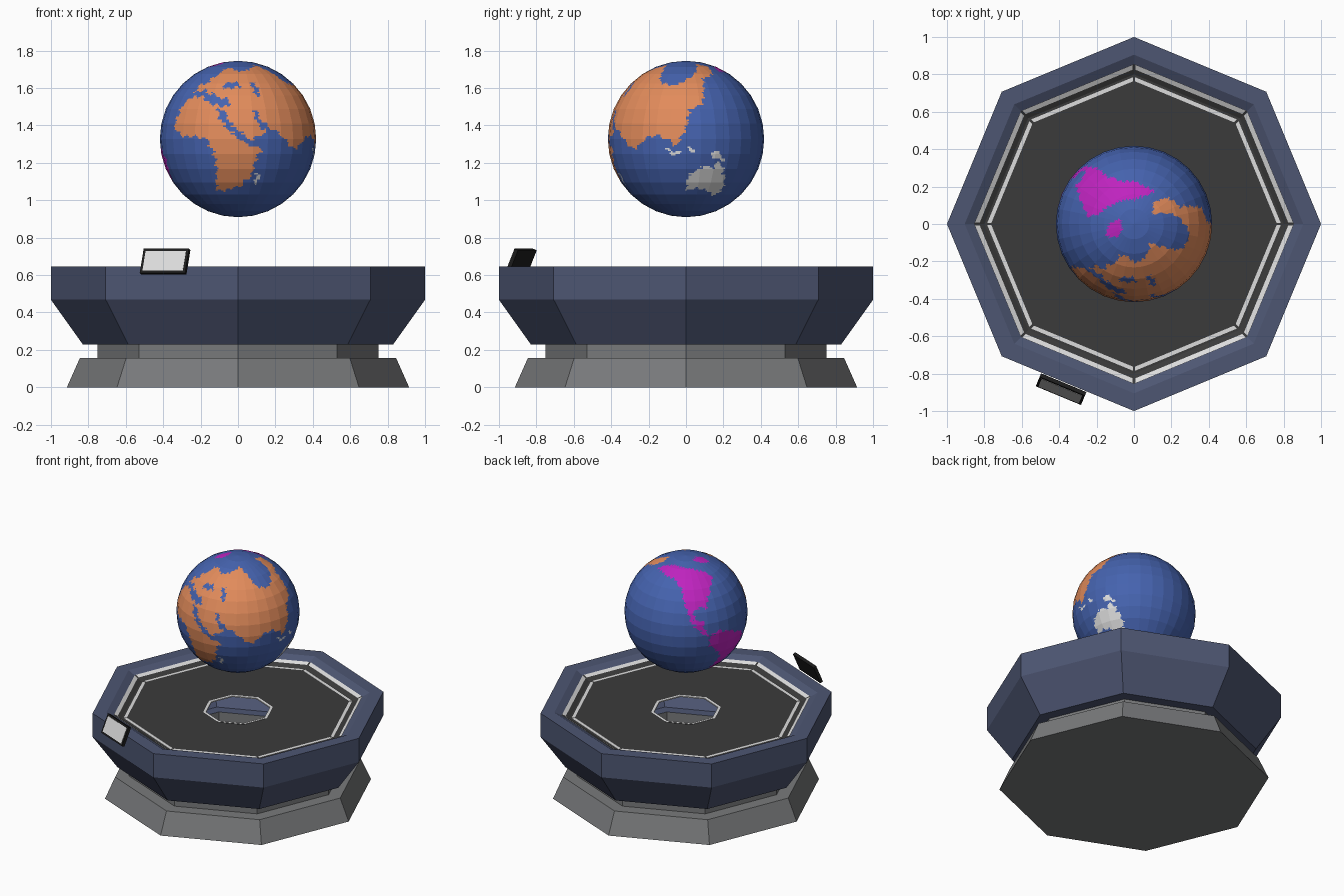
import bpy, bmesh, math
from mathutils import Vector, Matrix

if "Cube" in bpy.data.objects:
    bpy.data.objects.remove(bpy.data.objects["Cube"])


def material(name, r, g, b):
    m = bpy.data.materials.new(name)
    m.diffuse_color = (r, g, b, 1)
    m.use_nodes = True
    m.node_tree.nodes["Principled BSDF"].inputs["Base Color"].default_value = m.diffuse_color
    return m


STEEL = material("slate blue", 0.075, 0.093, 0.17)
GREY = material("mid grey", 0.19, 0.195, 0.2)
DARK = material("charcoal", 0.043, 0.043, 0.043)
WHITE = material("light grey", 0.72, 0.72, 0.72)
BLACK = material("black", 0.012, 0.012, 0.012)
OCEAN = material("ocean blue", 0.06, 0.125, 0.43)
ORANGE = material("orange", 0.76, 0.26, 0.105)
MAGENTA = material("magenta", 0.52, 0.017, 0.52)


def finish(name, bm, *mats):
    me = bpy.data.meshes.new(name)
    bm.to_mesh(me)
    bm.free()
    for m in mats:
        me.materials.append(m)
    ob = bpy.data.objects.new(name, me)
    bpy.context.collection.objects.link(ob)
    return ob


def corner(r, z, k):
    a = k * math.pi / 4
    return Vector((r * math.cos(a), r * math.sin(a), z))


def octagon_shell(name, mat, profile, cap=False):
    """Sweep a (radius, height) profile around eight sides."""
    bm = bmesh.new()
    rings = [[bm.verts.new(corner(r, z, k)) for k in range(8)] for r, z in profile]
    for a, b in zip(rings, rings[1:]):
        for k in range(8):
            j = (k + 1) % 8
            bm.faces.new((a[k], a[j], b[j], b[k]))
    if cap:
        bm.faces.new(rings[0][::-1])
    return finish(name, bm, mat)


def stripe(name, outer, inner, gap):
    """Eight thin light strips, one per side, with small gaps at the corners."""
    bm = bmesh.new()
    for k in range(8):
        quad = []
        for (r, z), f in ((outer, gap), (outer, 1 - gap), (inner, 1 - gap), (inner, gap)):
            quad.append(bm.verts.new(corner(r, z, k).lerp(corner(r, z, k + 1), f)))
        bm.faces.new(quad)
    return finish(name, bm, WHITE)


# Pedestal: foot, bowl, sloped well, floor with open centre
octagon_shell("foot", GREY, [(.915, 0), (.845, .157), (.75, .157), (.75, .23)], cap=True)
octagon_shell("bowl", STEEL, [(.75, .23), (.83, .23), (1, .468), (1, .645), (.905, .645), (.855, .619)])
octagon_shell("floor", DARK, [(.855, .619), (.80, .59), (.237, .59)])
octagon_shell("centre_ring", WHITE, [(.24, .593), (.22, .593), (.22, .585)])
stripe("outer_stripe", (.853, .622), (.828, .609), .012)
stripe("inner_stripe", (.787, .593), (.765, .593), .012)

# Tilted display panel on the front left side
n = Vector((-.383, -.924, 0))
f = (n * .92 + Vector((0, 0, .39))).normalized()
t = Vector((.924, -.383, 0))
u = f.cross(t).normalized()
centre = Vector((-.39, -.883, .672))


def panel(name, mat, w, h, d, push):
    bm = bmesh.new()
    bmesh.ops.create_cube(bm, size=1)
    rot = Matrix((t, u, f)).transposed().to_4x4()
    bm.transform(Matrix.Translation(centre + f * push) @ rot @ Matrix.Diagonal((w, h, d, 1)))
    bmesh.ops.recalc_face_normals(bm, faces=bm.faces)
    return finish(name, bm, mat)


panel("display_case", BLACK, .262, .14, .022, 0)
panel("display_screen", WHITE, .234, .114, .004, .0105)

# Globe: simplified coasts as (longitude, latitude), 0 facing the front
africa = [(-56, 10), (-52, 26), (-44, 33), (-33, 33), (-22, 26), (-7, 24), (-7, 30), (12, 20), (10, 0),
          (18, -8), (13, -17), (12, -26), (3, -37), (-15, -42), (-21, -40), (-17, -24), (-18, -13),
          (-23, 0), (-31, 2), (-45, 2), (-53, 6)]
eurasia = [(-44, 37), (-43, 44), (-33, 46), (-33, 52), (-24, 56), (-25, 63), (-12, 66), (0, 60), (18, 63),
           (40, 72), (52, 62), (62, 46), (79, 43), (88, 49), (103, 57), (117, 75), (138, 69), (128, 57),
           (110, 51), (109, 44), (103, 27), (93, 22), (90, 8), (83, -5), (76, 0), (70, 3), (58, 1),
           (50, -8), (42, -4), (33, 4), (24, 9), (18, 3), (10, -1), (-8, 22), (-7, 30), (-12, 32),
           (-19, 32), (-22, 37), (-26, 33), (-31, 40), (-37, 38)]
red_sea = [(-17, 24), (-12, 22), (-4, 10), (8, 0), (18, -4), (18, -7), (6, -4), (-7, 6), (-13, 14)]
gulf = [(11, 22), (15, 21), (18, 13), (24, 8), (20, 6), (15, 12)]
black_sea = [(-15, 41), (-13, 46), (-2, 47), (4, 43), (-4, 41)]
caspian = [(13, 45), (17, 48), (20, 40), (20, 33), (16, 34)]
north_america = [(-215, 60), (-200, 68), (-180, 72), (-150, 70), (-130, 68), (-108, 63), (-98, 54), (-110, 46),
                 (-118, 36), (-125, 25), (-130, 29), (-137, 25), (-137, 16), (-128, 15), (-128, 6),
                 (-120, 0), (-127, 0), (-139, 13), (-146, 30), (-150, 45), (-165, 56), (-180, 57),
                 (-195, 60)]
south_america = [(-122, -2), (-112, 3), (-100, -1), (-84, -7), (-73, -14), (-78, -27), (-90, -37),
                 (-98, -50), (-104, -57), (-108, -48), (-106, -28), (-114, -18), (-122, -11)]
greenland = [(-68, 67), (-90, 72), (-110, 80), (-63, 81), (-50, 75)]
australia = [(90, -33), (95, -26), (105, -19), (111, -22), (117, -16), (125, -30), (128, -40), (121, -47),
             (110, -41), (101, -39), (91, -42)]
new_guinea = [(109, -8), (114, -10), (121, -15), (118, -17), (111, -14)]
islands = [(73, -7), (79, -9), (87, -10), (86, -12), (78, -11)]
small_island = [(91, -7), (96, -7), (95, -10), (92, -10)]
big_island = [(15, -32), (15, -28), (19, -25), (18, -33), (16, -36)]

mats = [OCEAN, ORANGE, MAGENTA, WHITE]
layers = [(1, africa), (1, eurasia), (0, red_sea), (0, gulf), (0, black_sea), (0, caspian),
          (2, north_america), (2, south_america), (2, greenland), (3, australia), (3, new_guinea),
          (3, islands), (3, small_island), (3, big_island)]
boxed = [(i, p, min(q[0] for q in p), max(q[0] for q in p), min(q[1] for q in p), max(q[1] for q in p))
         for i, p in layers]


def inside(x, y, poly):
    hit = False
    for (x1, y1), (x2, y2) in zip(poly, poly[1:] + poly[:1]):
        if (y1 > y) != (y2 > y) and x < x1 + (y - y1) * (x2 - x1) / (y2 - y1):
            hit = not hit
    return hit


def land(lon, lat):
    # small wobble so the coastlines look natural
    lon_w = lon + 1.3 * math.sin(lat * .9) + .8 * math.sin(lat * 2.1)
    lat_w = lat + 1.0 * math.sin(lon * .8)
    found = 0
    for idx, poly, x0, x1, y0, y1 in boxed:
        if y0 <= lat_w <= y1:
            for x in (lon_w, lon_w - 360):
                if x0 <= x <= x1 and inside(x, lat_w, poly):
                    found = idx
    return found


# Faceted sphere, each facet finely cut so the land can be coloured by face
bm = bmesh.new()
bmesh.ops.create_uvsphere(bm, u_segments=32, v_segments=16, radius=.418)
bmesh.ops.subdivide_edges(bm, edges=bm.edges[:], cuts=9, use_grid_fill=True)
for face in bm.faces:
    c = face.calc_center_median().normalized()
    face.material_index = land(math.degrees(math.atan2(c.x, -c.y)), math.degrees(math.asin(c.z)))
globe = finish("globe", bm, *mats)
globe.location.z = 1.3275
